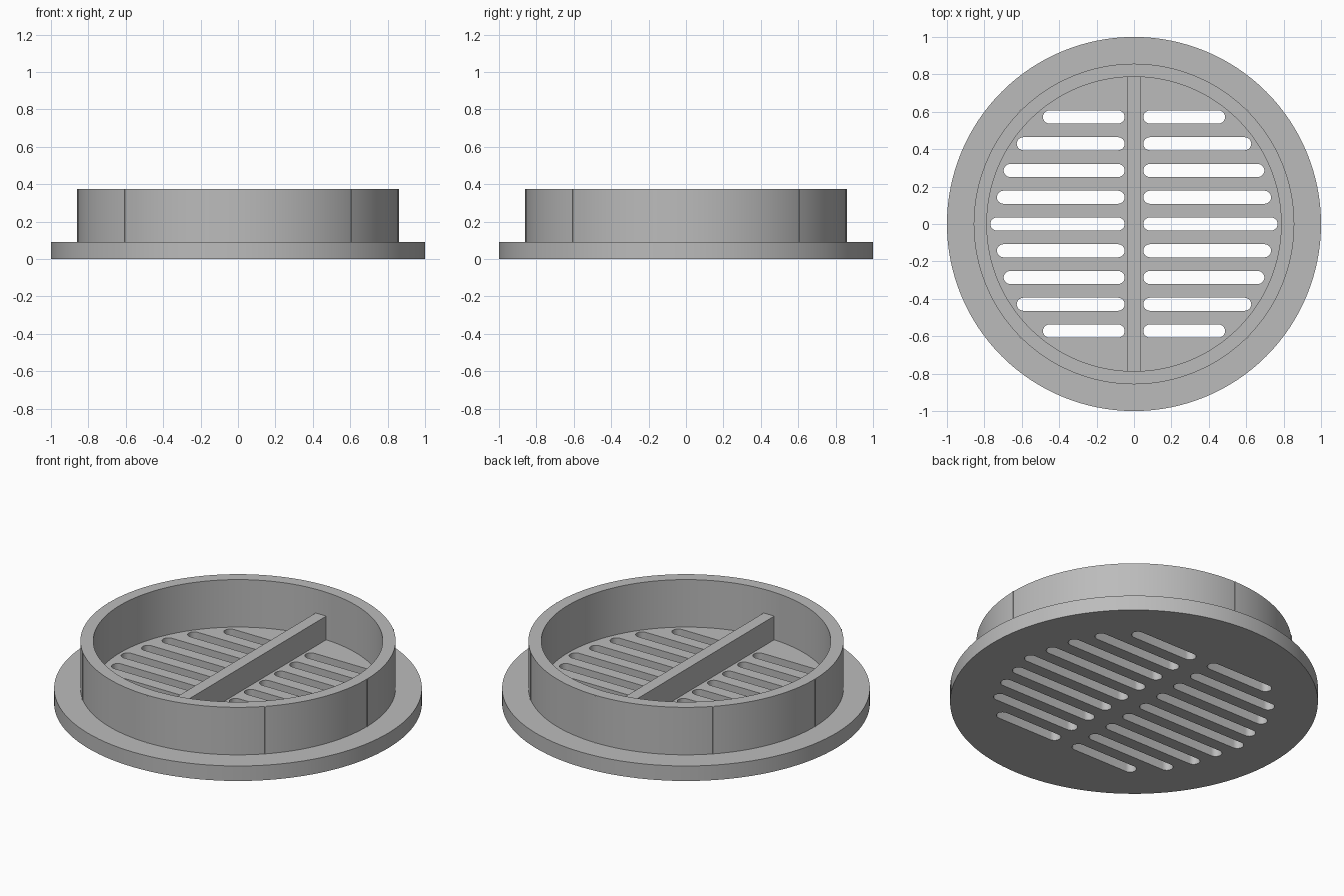
import bpy, bmesh
from math import pi, sin, cos, tau, radians

cube = bpy.data.objects.get("Cube")
if cube:
    bpy.data.objects.remove(cube, do_unlink=True)

FLOOR, TOP = 0.09, 0.375      # flange thickness, overall height
OUTER, INNER = 0.857, 0.787   # collar radii
SEGMENTS = 128

grey = bpy.data.materials.new("plain grey")
grey.use_nodes = True
colour = (0.5, 0.5, 0.5, 1)
grey.diffuse_color = colour
grey.node_tree.nodes["Principled BSDF"].inputs["Base Color"].default_value = colour


def make_object(name, bm):
    bmesh.ops.recalc_face_normals(bm, faces=bm.faces[:])
    mesh = bpy.data.meshes.new(name)
    bm.to_mesh(mesh)
    bm.free()
    mesh.materials.append(grey)
    obj = bpy.data.objects.new(name, mesh)
    bpy.context.collection.objects.link(obj)
    return obj


def activate(obj):
    bpy.ops.object.select_all(action='DESELECT')
    obj.select_set(True)
    bpy.context.view_layer.objects.active = obj


def smooth(obj):
    activate(obj)
    bpy.ops.object.shade_smooth_by_angle(angle=radians(30))


def add_prism(bm, outline, z0, z1):
    face = bm.faces.new([bm.verts.new((x, y, z0)) for x, y in outline])
    ext = bmesh.ops.extrude_face_region(bm, geom=[face], use_keep_orig=True)
    verts = [v for v in ext["geom"] if isinstance(v, bmesh.types.BMVert)]
    bmesh.ops.translate(bm, verts=verts, vec=(0, 0, z1 - z0))


def circle(radius):
    return [(radius * cos(tau * i / SEGMENTS), radius * sin(tau * i / SEGMENTS))
            for i in range(SEGMENTS)]


def slot(x0, x1, y, r, steps=12):
    # Rounded slot outline running along x
    right = [(x1 - r + r * cos(a), y + r * sin(a))
             for a in [-pi / 2 + pi * i / steps for i in range(steps + 1)]]
    left = [(x0 + x1 - x, 2 * y - py) for x, py in right]
    return right + left


# Flange disc with two mirrored columns of rounded slots
bm = bmesh.new()
add_prism(bm, circle(1.0), 0, FLOOR)
flange = make_object("slotted_flange", bm)

bm = bmesh.new()
slot_ends = [0.768, 0.733, 0.697, 0.627, 0.487]
for row in range(-4, 5):
    end, y = slot_ends[abs(row)], row * 0.143
    for x0, x1 in ((0.05, end), (-end, -0.05)):
        add_prism(bm, slot(x0, x1, y, 0.035), -0.1, FLOOR + 0.1)
cutter = make_object("slot_cutter", bm)
cutter.hide_render = True

cut = flange.modifiers.new("slots", 'BOOLEAN')
cut.operation, cut.solver, cut.object = 'DIFFERENCE', 'EXACT', cutter
activate(flange)
bpy.ops.object.modifier_apply(modifier=cut.name)
bpy.data.objects.remove(cutter, do_unlink=True)
smooth(flange)

# Upright collar, a spun rectangle
bm = bmesh.new()
profile = [bm.verts.new((r, 0, z)) for r, z in
           ((INNER, FLOOR), (OUTER, FLOOR), (OUTER, TOP), (INNER, TOP))]
edges = [bm.edges.new((profile[i], profile[(i + 1) % 4])) for i in range(4)]
bmesh.ops.spin(bm, geom=profile + edges, axis=(0, 0, 1), cent=(0, 0, 0),
               angle=tau, steps=SEGMENTS, use_merge=True)
bmesh.ops.remove_doubles(bm, verts=bm.verts[:], dist=0.0001)
smooth(make_object("collar", bm))

# Hairline grip ribs around the collar
bm = bmesh.new()
for i in range(8):
    c, s = cos(tau * i / 8), sin(tau * i / 8)
    corners = ((0.85, -0.004), (0.861, -0.004), (0.861, 0.004), (0.85, 0.004))
    add_prism(bm, [(r * c - t * s, r * s + t * c) for r, t in corners],
              FLOOR, TOP - 0.001)
make_object("collar_ribs", bm)

# Cross bar spanning the collar
bm = bmesh.new()
add_prism(bm, [(-0.035, -0.79), (0.035, -0.79), (0.035, 0.79), (-0.035, 0.79)],
          FLOOR, 0.232)
make_object("cross_bar", bm)
